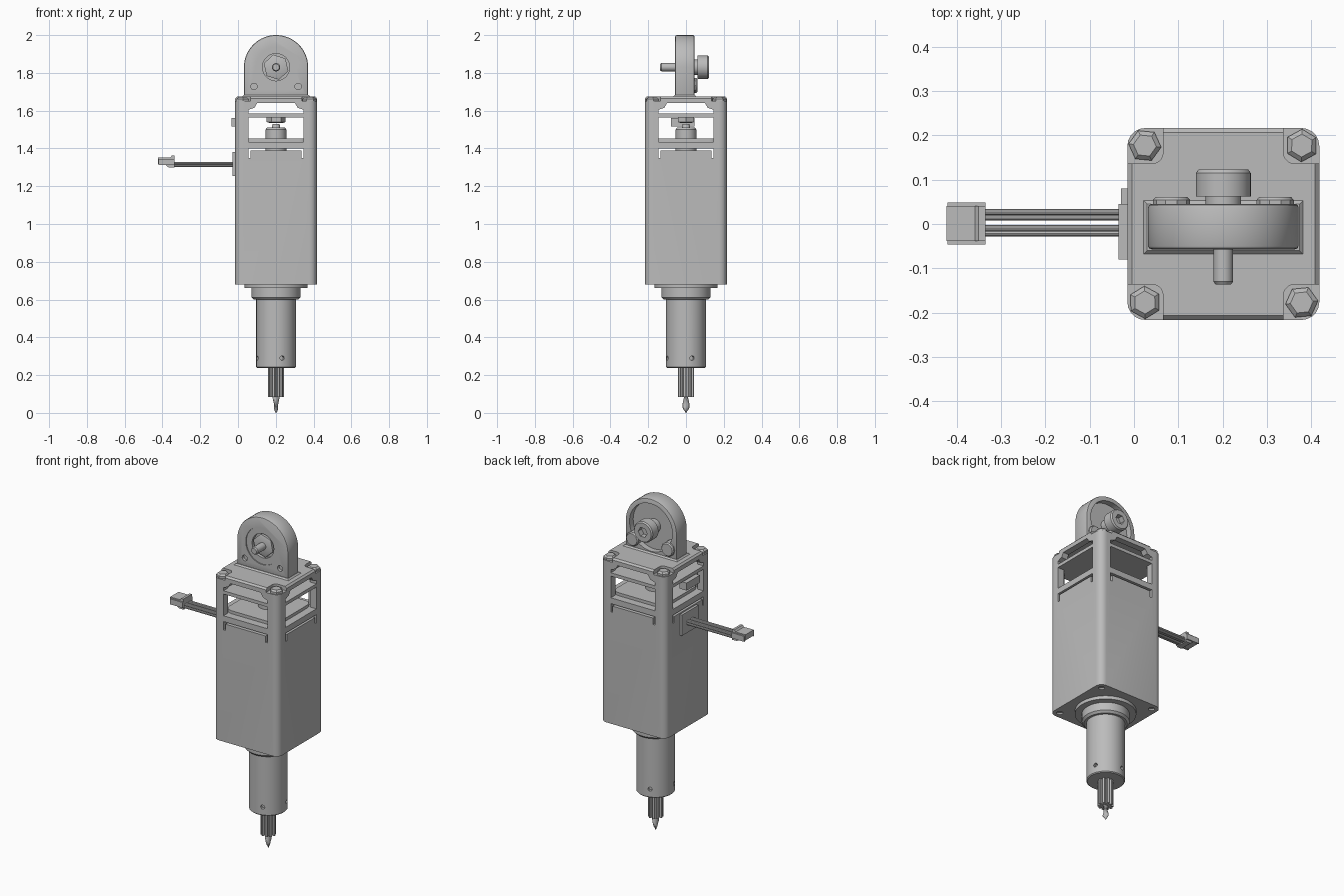
import bpy, bmesh
from math import pi, cos, sin, radians
from mathutils import Matrix, Vector

cube = bpy.data.objects.get("Cube")
if cube:
    bpy.data.objects.remove(cube, do_unlink=True)

grey = bpy.data.materials.new("neutral grey")
grey.use_nodes = True
colour = (0.5, 0.5, 0.5, 1)
grey.diffuse_color = colour
grey.node_tree.nodes["Principled BSDF"].inputs["Base Color"].default_value = colour

parts = []
AXIS = 0.2015          # x position of the tool's own axis
ALONG = {"z": Matrix(), "y": Matrix.Rotation(-pi / 2, 4, "X"), "x": Matrix.Rotation(pi / 2, 4, "Y")}


def finish(name, bm):
    bmesh.ops.recalc_face_normals(bm, faces=bm.faces)
    mesh = bpy.data.meshes.new(name)
    bm.to_mesh(mesh)
    bm.free()
    mesh.materials.append(grey)
    obj = bpy.data.objects.new(name, mesh)
    bpy.context.collection.objects.link(obj)
    parts.append(obj)
    return obj


def loft(name, rings, matrix=Matrix()):
    """Skin a stack of equal rings and cap both ends."""
    bm = bmesh.new()
    loops = [[bm.verts.new(matrix @ Vector(p)) for p in ring] for ring in rings]
    n = len(loops[0])
    for a, b in zip(loops, loops[1:]):
        for i in range(n):
            j = (i + 1) % n
            bm.faces.new((a[i], a[j], b[j], b[i]))
    bm.faces.new(loops[0])
    bm.faces.new(loops[-1])
    return finish(name, bm)


def lathe(name, profile, loc=(0, 0, 0), axis="z", seg=40, turn=0):
    rings = [[(r * cos(turn + 2 * pi * i / seg), r * sin(turn + 2 * pi * i / seg), z)
              for i in range(seg)] for r, z in profile]
    return loft(name, rings, Matrix.Translation(loc) @ ALONG[axis])


def prism(name, pts, lo, hi, axis):
    place = {"x": lambda u, v, d: (d, u, v), "y": lambda u, v, d: (u, d, v),
             "z": lambda u, v, d: (u, v, d)}[axis]
    return loft(name, [[place(u, v, d) for u, v in pts] for d in (lo, hi)])


def box(name, x, y, z, corner=0, top=0):
    """Box from ranges, with rounded upright edges and a chamfered top."""
    bm = bmesh.new()
    bmesh.ops.create_cube(bm, size=1)
    for v in bm.verts:
        v.co = [(r[0] + r[1]) / 2 + c * (r[1] - r[0]) for c, r in zip(v.co, (x, y, z))]
    if corner:
        upright = [e for e in bm.edges if abs(e.verts[0].co.z - e.verts[1].co.z) > 1e-4]
        bmesh.ops.bevel(bm, geom=upright, offset=corner, segments=5, profile=0.5, affect="EDGES")
    if top:
        rim = [e for e in bm.edges if all(v.co.z > z[1] - 1e-4 for v in e.verts)]
        bmesh.ops.bevel(bm, geom=rim, offset=top, segments=1, affect="EDGES")
    return finish(name, bm)


def cut(target, cutter):
    mod = target.modifiers.new("cut", "BOOLEAN")
    mod.operation, mod.solver, mod.object = "DIFFERENCE", "EXACT", cutter
    bpy.context.view_layer.objects.active = target
    bpy.ops.object.modifier_apply(modifier=mod.name)
    parts.remove(cutter)
    bpy.data.objects.remove(cutter, do_unlink=True)


def rect(a, b, c, d):
    return [(a, c), (b, c), (b, d), (a, d)]


# Housing with hollow chambers
H = 0.2165
housing = box("housing", (-H, H), (-H, H), (0.68, 1.675), corner=0.04, top=0.01)
for lo, hi in ((1.345, 1.4), (1.435, 1.565), (1.585, 1.645)):
    cut(housing, box("chamber", (-0.178, 0.178), (-0.178, 0.178), (lo, hi), corner=0.05))

# Openings through all four walls
W = 0.146
notch = [(-W, 1.585), (W, 1.585), (W, 1.605), (0.115, 1.615),
         (0.1, 1.64), (-0.1, 1.64), (-0.115, 1.615), (-W, 1.605)]
for axis in "xy":
    openings = [notch, rect(-W, W, 1.435, 1.565), rect(-W, W, 1.388, 1.4),
                rect(-W, 0.012 - W, 1.35, 1.395), rect(W - 0.012, W, 1.35, 1.395)]
    for outline in openings:
        cut(housing, prism("opening", outline, -0.3, 0.3, axis))

# Corner pockets with screws, and screw ends underneath
for sx in (-1, 1):
    for sy in (-1, 1):
        xr = sorted((sx * 0.136, sx * 0.3))
        yr = sorted((sy * 0.136, sy * 0.3))
        cut(housing, box("pocket", xr, yr, (1.65, 1.75), corner=0.025))
        x, y = sx * 0.177, sy * 0.177
        lathe("corner_screw", [(0.037, 1.645), (0.037, 1.662), (0.026, 1.672)],
              (x, y, 0), seg=6, turn=sx * 0.3 + sy * 0.2)
        cut(housing, lathe("screw_hole", [(0.017, 0.6), (0.017, 0.69)], (x, y, 0), seg=16))

# Inner mechanism seen through the windows
box("window_floor", (-0.17, 0.17), (-0.17, 0.17), (1.43, 1.453), corner=0.045)
lathe("coupling", [(0.055, 1.34), (0.055, 1.5), (0.048, 1.51), (0.022, 1.512), (0.018, 1.53)])
lathe("spindle_nut", [(0.035, 1.535), (0.05, 1.54), (0.05, 1.57)], seg=6)
box("side_tab", (-0.237, -0.19), (-0.08, 0.045), (1.515, 1.56))

# Hanging eye bracket: arch outline extruded through its thickness
EYE = 1.83
arch = [(-0.17, 1.67), (0.17, 1.67)]
arch += [(0.17 * cos(pi * i / 32), EYE + 0.17 * sin(pi * i / 32)) for i in range(33)]
eye = prism("eye_bracket", arch, -0.057, 0.045, "y")
bevel = eye.modifiers.new("soft edge", "BEVEL")
bevel.width, bevel.segments, bevel.angle_limit = 0.008, 2, radians(50)
bpy.context.view_layer.objects.active = eye
bpy.ops.object.modifier_apply(modifier=bevel.name)
cut(eye, lathe("rear_recess", [(0.142, 0.01), (0.142, 0.1)], (0, 0, EYE), "y", 48))
cut(eye, lathe("front_recess", [(0.11, -0.1), (0.11, -0.051)], (0, 0, EYE), "y", 48))
cut(eye, lathe("front_socket", [(0.072, -0.1), (0.072, -0.03)], (0, 0, EYE), "y"))
for x in (-0.117, 0.117):
    cut(eye, lathe("pin_hole", [(0.017, -0.1), (0.017, -0.04)], (x, 0, 1.728), "y", 16))
    lathe("rear_screw", [(0.042, 0.005), (0.042, 0.054), (0.036, 0.061)],
          (x, 0, 1.733), "y", 10)
foot = box("bracket_foot", (-0.18, 0.18), (-0.068, 0.053), (1.67, 1.683), top=0.008)

# Cross bolt through the eye
lathe("bolt_nut", [(0.068, -0.028), (0.068, -0.05), (0.055, -0.055)], (0, 0, EYE), "y", 6, 0.3)
lathe("bolt_shank", [(0.022, -0.02), (0.022, -0.13), (0.017, -0.137)], (0, 0, EYE), "y", 24)
head = lathe("bolt_head", [(0.04, 0.0), (0.04, 0.062), (0.062, 0.062), (0.062, 0.115), (0.056, 0.123)],
             (0, 0, EYE), "y")
cut(head, lathe("hex_socket", [(0.03, 0.09), (0.03, 0.2)], (0, 0, EYE), "y", 6))

# Nose: flange, collar and barrel
lathe("flange", [(0.167, 0.66), (0.167, 0.685)], seg=56)
lathe("collar", [(0.118, 0.6), (0.13, 0.612), (0.13, 0.665)], seg=48)
barrel = lathe("barrel", [(0.1, 0.238), (0.105, 0.243), (0.105, 0.61)], seg=48)
for k in range(4):
    hole = lathe("set_hole", [(0.012, 0.085), (0.012, 0.13)], (0, 0, 0.29), "x", 12)
    hole.data.transform(Matrix.Rotation(radians(18 + 90 * k), 4, "Z"))
    cut(barrel, hole)

# Toothed shaft
teeth = []
for k in range(10):
    for da, r in ((-0.2, 0.031), (-0.13, 0.043), (0.13, 0.043), (0.2, 0.031)):
        a = 2 * pi * k / 10 + da
        teeth.append((r * cos(a), r * sin(a)))
prism("toothed_shaft", teeth, 0.083, 0.245, "z")

# Twisted drill tip
rings = []
for i in range(13):
    z = 0.09 * (1 - i / 12)
    r = 0.019 * min(1, 0.08 + z / 0.026)
    t = i * 0.22
    ring = []
    for k in range(12):
        a = 2 * pi * k / 12
        u, v = r * cos(a), 0.55 * r * sin(a)
        ring.append((u * cos(t) - v * sin(t), u * sin(t) + v * cos(t), z))
    rings.append(ring)
loft("drill_tip", rings)

# Cable outlet, wires and plug
box("cable_plate", (-0.231, -0.21), (-0.075, 0.08), (1.255, 1.38))
for y in (0.027, 0.014, -0.009, -0.021):
    for z in (1.308, 1.322):
        lathe("wire", [(0.007, -0.56), (0.007, -0.22)], (0, y, z), "x", 10)
side = [(-0.625, 1.318), (-0.585, 1.312), (-0.57, 1.3), (-0.537, 1.298), (-0.537, 1.362),
        (-0.552, 1.362), (-0.56, 1.352), (-0.625, 1.352)]
prism("plug", side, -0.038, 0.041, "y")
for y in (-0.046, 0.041):
    prism("plug_rib", rect(-0.622, -0.537, 1.312, 1.345), y, y + 0.008, "y")

# Move onto the tool axis and shade
bpy.ops.object.select_all(action="DESELECT")
for obj in parts:
    obj.data.transform(Matrix.Translation((AXIS, 0, 0)))
    obj.select_set(True)
bpy.context.view_layer.objects.active = housing
bpy.ops.object.shade_smooth_by_angle(angle=radians(30))
